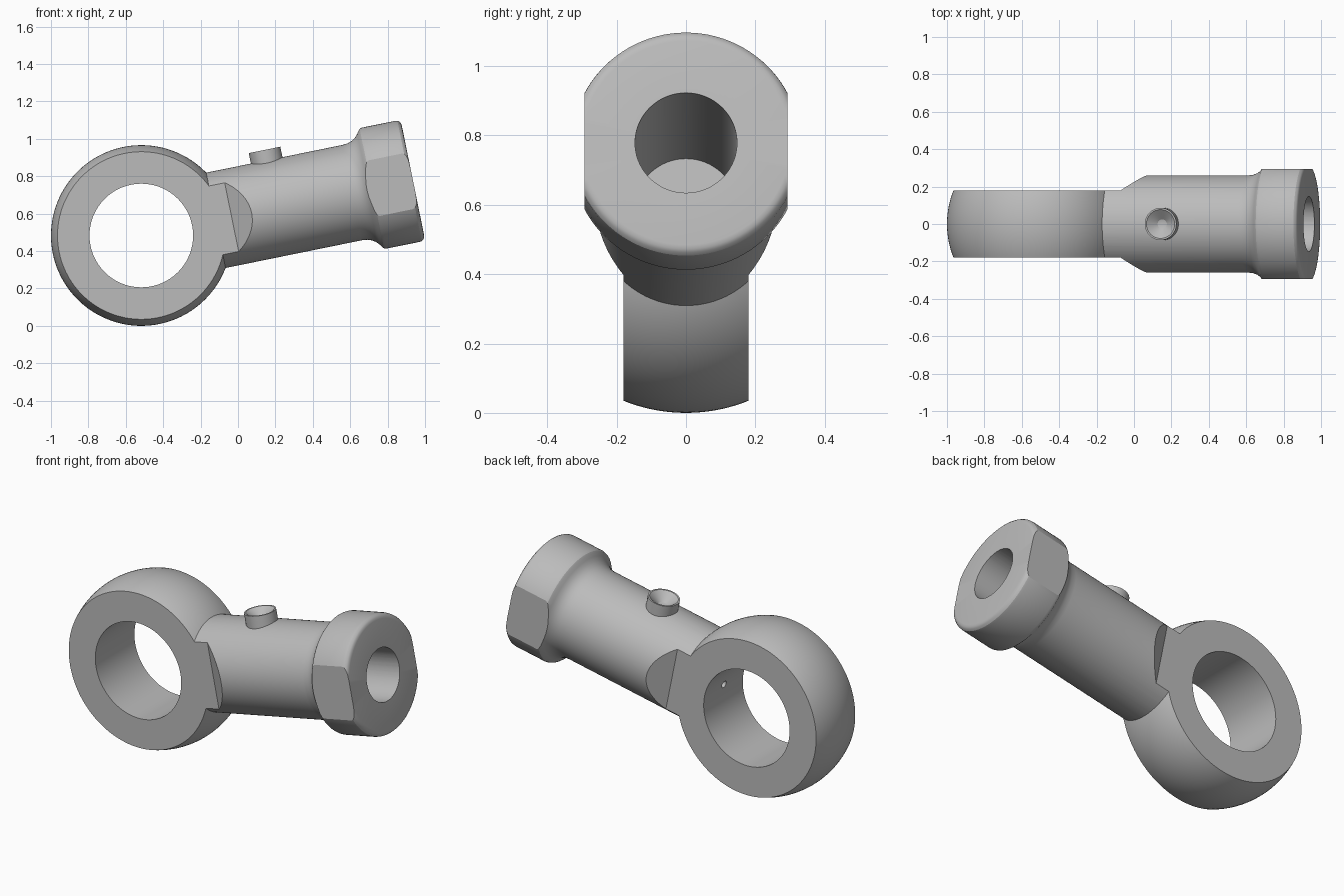
import bpy, bmesh, math

if "Cube" in bpy.data.objects:
    bpy.data.objects.remove(bpy.data.objects["Cube"])

TILT = math.radians(11.5)
EYE = (-0.517, 0, 0.483)

steel = bpy.data.materials.new("steel_grey")
steel.diffuse_color = (0.5, 0.5, 0.5, 1)
steel.use_nodes = True
steel.node_tree.nodes["Principled BSDF"].inputs["Base Color"].default_value = steel.diffuse_color


def finish(name, bm):
    bmesh.ops.remove_doubles(bm, verts=bm.verts, dist=1e-5)
    bmesh.ops.recalc_face_normals(bm, faces=bm.faces)
    me = bpy.data.meshes.new(name)
    bm.to_mesh(me)
    bm.free()
    me.materials.append(steel)
    ob = bpy.data.objects.new(name, me)
    bpy.context.collection.objects.link(ob)
    return ob


def lathe(name, profile, axis, n=96, offset=(0, 0, 0)):
    """Spin (along, radius) points round axis 0=x, 1=y, 2=z."""
    bm = bmesh.new()
    rings = []
    for a, r in profile:
        ring = []
        for i in range(n if r > 0 else 1):
            t = 2 * math.pi * i / n
            v = [0, 0, 0]
            v[axis] = a
            v[(axis + 1) % 3] = r * math.cos(t)
            v[(axis + 2) % 3] = r * math.sin(t)
            ring.append(bm.verts.new([p + q for p, q in zip(v, offset)]))
        rings.append(ring)
    for A, B in zip(rings, rings[1:]):
        for i in range(n):
            j = (i + 1) % n
            f = [A[i % len(A)], A[j % len(A)], B[j % len(B)], B[i % len(B)]]
            bm.faces.new(list(dict.fromkeys(f)))
    return finish(name, bm)


def rod(name, a, b, r, axis, n=96):
    return lathe(name, [(a, 0), (a, r), (b, r), (b, 0)], axis, n)


def boolean(ob, other, op):
    m = ob.modifiers.new("bool", 'BOOLEAN')
    m.operation, m.object, m.solver = op, other, 'EXACT'
    bpy.context.view_layer.objects.active = ob
    bpy.ops.object.modifier_apply(modifier=m.name)
    bpy.data.objects.remove(other)


# ball-shaped eye, later trimmed to flat sides
R = 0.483
body = lathe("rod_end_body", [(-R * math.cos(math.pi * i / 64),
             R * math.sin(math.pi * i / 64) if 0 < i < 64 else 0)
             for i in range(65)], 1, 128)

# shank with flared head and rounded end
shank = lathe("shank", [
    (0.32, 0), (0.32, 0.26), (1.15, 0.26), (1.18, 0.263), (1.205, 0.272),
    (1.225, 0.286), (1.24, 0.303), (1.25, 0.318), (1.258, 0.326), (1.27, 0.33),
    (1.452, 0.33), (1.464, 0.328), (1.474, 0.321), (1.480, 0.312),
    (1.482, 0.30), (1.482, 0)], 0)
boolean(body, shank, 'UNION')

# side flats: eye cheeks, sloped shoulder and head flats in one cut per side
outline = [(-0.8, 0.18), (0.493, 0.18), (0.647, 0.293),
           (1.7, 0.293), (1.7, 0.7), (-0.8, 0.7)]
for side in (-1, 1):
    bm = bmesh.new()
    lo, hi = [[bm.verts.new((x, side * y, z)) for x, y in outline]
              for z in (-0.8, 0.8)]
    bm.faces.new(lo)
    bm.faces.new(hi)
    for i in range(len(lo)):
        j = (i + 1) % len(lo)
        bm.faces.new((lo[i], lo[j], hi[j], hi[i]))
    boolean(body, finish("side_cutter", bm), 'DIFFERENCE')

# eye hole, shank bore and small oil passage
boolean(body, rod("eye_cutter", -0.5, 0.5, 0.277, 1), 'DIFFERENCE')
boolean(body, rod("bore_cutter", 0.53, 1.7, 0.147, 0), 'DIFFERENCE')
boolean(body, rod("oil_cutter", 0.1, 0.6, 0.02, 0, 24), 'DIFFERENCE')

# oiler cup with dished top
cup = lathe("oil_cup", [(0.2, 0), (0.2, 0.086), (0.317, 0.086), (0.317, 0.077),
            (0.272, 0.025), (0.265, 0)], 2, 48, (0.737, 0, 0))

for ob in (body, cup):
    ob.rotation_euler = (0, -TILT, 0)
    ob.location = EYE
    bpy.ops.object.select_all(action='DESELECT')
    ob.select_set(True)
    bpy.context.view_layer.objects.active = ob
    bpy.ops.object.shade_smooth_by_angle(angle=math.radians(25))
